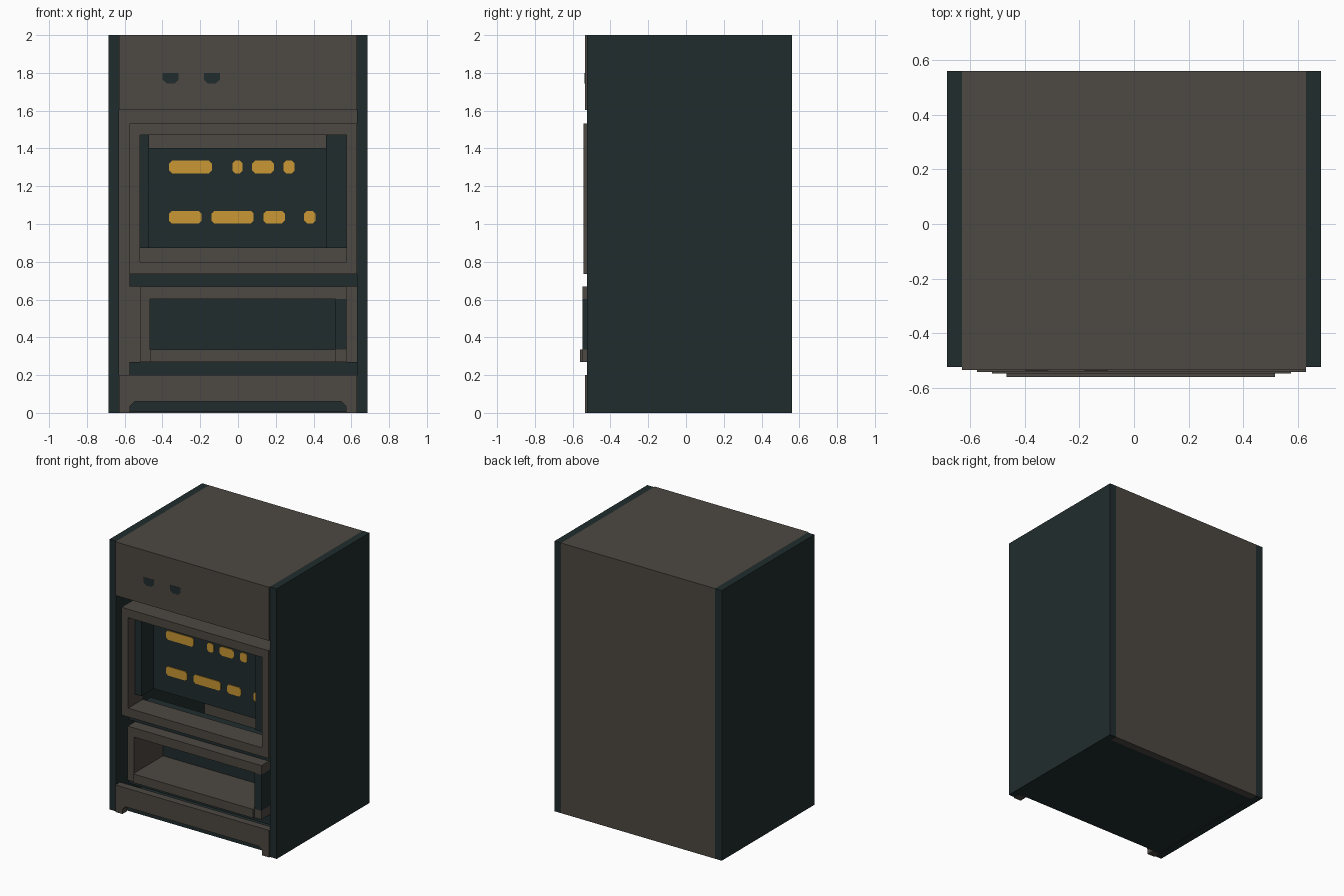
import bpy, bmesh

if "Cube" in bpy.data.objects:
    bpy.data.objects.remove(bpy.data.objects["Cube"])


def material(name, rgb):
    m = bpy.data.materials.new(name)
    m.diffuse_color = (*rgb, 1)
    m.use_nodes = True
    m.node_tree.nodes["Principled BSDF"].inputs["Base Color"].default_value = m.diffuse_color
    return m


BROWN = material("warm grey brown", (0.074, 0.065, 0.054))
DARK = material("dark teal", (0.0152, 0.0255, 0.0262))
GOLD = material("amber", (0.58, 0.31, 0.033))


def prism(name, profile, y0, y1, mat):
    """Extrude an x-z outline from y0 to y1."""
    bm = bmesh.new()
    face = bm.faces.new([bm.verts.new((x, y0, z)) for x, z in profile])
    ext = bmesh.ops.extrude_face_region(bm, geom=[face])
    verts = [v for v in ext["geom"] if isinstance(v, bmesh.types.BMVert)]
    bmesh.ops.translate(bm, verts=verts, vec=(0, y1 - y0, 0))
    bmesh.ops.recalc_face_normals(bm, faces=bm.faces)
    mesh = bpy.data.meshes.new(name)
    bm.to_mesh(mesh)
    bm.free()
    mesh.materials.append(mat)
    obj = bpy.data.objects.new(name, mesh)
    bpy.context.collection.objects.link(obj)
    return obj


def box(name, x0, x1, y0, y1, z0, z1, mat):
    return prism(name, [(x0, z0), (x1, z0), (x1, z1), (x0, z1)], y0, y1, mat)


def pill(name, x0, x1, y0, y1, z0, z1, c, mat):
    """Bar with clipped corners."""
    pts = [(x0 + c, z0), (x1 - c, z0), (x1, z0 + c), (x1, z1 - c),
           (x1 - c, z1), (x0 + c, z1), (x0, z1 - c), (x0, z0 + c)]
    return prism(name, pts, y0, y1, mat)


BACK, INNER_BACK = 0.56, 0.505

# Cabinet shell
for side, s in (("left", -1), ("right", 1)):
    box(f"{side}_side_panel", min(s * 0.63, s * 0.685), max(s * 0.63, s * 0.685),
        -0.525, BACK, 0, 2, DARK)
box("back_panel", -0.63, 0.63, INNER_BACK, BACK, 0, 2, BROWN)
box("top_panel", -0.63, 0.63, -0.48, INNER_BACK, 1.945, 2, BROWN)
box("floor_panel", -0.63, 0.63, -0.48, INNER_BACK, 0.005, 0.065, DARK)

# Upper fascia with two clipped sockets
box("upper_fascia", -0.63, 0.63, -0.535, -0.48, 1.603, 2, BROWN)
for i, x in enumerate((-0.357, -0.138)):
    prism(f"fascia_socket_{i + 1}",
          [(x - 0.043, 1.8), (x - 0.043, 1.765), (x - 0.022, 1.745),
           (x + 0.022, 1.745), (x + 0.043, 1.765), (x + 0.043, 1.8)],
          -0.537, -0.53, DARK)

# Base plinth with a clipped toe notch
prism("base_plinth",
      [(-0.63, 0), (-0.572, 0), (-0.572, 0.035), (-0.547, 0.06), (0.547, 0.06),
       (0.572, 0.035), (0.572, 0), (0.63, 0), (0.63, 0.2), (-0.63, 0.2)],
      -0.535, -0.48, BROWN)

# Window frame
F0, F1 = -0.542, -0.37
box("window_frame_top", -0.575, 0.63, F0, F1, 1.47, 1.533, BROWN)
box("window_frame_bottom", -0.575, 0.63, F0, F1, 0.735, 0.8, BROWN)
box("window_frame_left", -0.575, -0.52, F0, F1, 0.8, 1.47, BROWN)
box("window_frame_right", 0.575, 0.63, F0, F1, 0.8, 1.47, BROWN)

# Recessed display with its cheeks
box("display_left_cheek", -0.52, -0.47, -0.46, -0.26, 0.872, 1.47, DARK)
box("display_right_cheek", 0.465, 0.575, -0.46, -0.26, 0.872, 1.47, DARK)
box("display_panel", -0.47, 0.465, -0.316, -0.26, 0.872, 1.402, DARK)
rows = ((1.268, 1.335, ((-0.365, -0.138), (-0.03, 0.025), (0.075, 0.19), (0.24, 0.3))),
        (1.003, 1.07, ((-0.365, -0.193), (-0.14, 0.083), (0.135, 0.248), (0.35, 0.41))))
for r, (z0, z1, spans) in enumerate(rows):
    for c, (x0, x1) in enumerate(spans):
        pill(f"display_bar_{r + 1}_{c + 1}", x0, x1, -0.321, -0.315, z0, z1, 0.015, GOLD)

# Dark shelves seen in the gaps above and below the tray
box("upper_shelf", -0.575, 0.63, -0.46, -0.2, 0.67, 0.735, DARK)
box("lower_shelf", -0.575, 0.63, -0.46, -0.2, 0.2, 0.27, DARK)

# Open dispensing tray
T0, T1 = -0.548, -0.21
box("tray_top", -0.52, 0.575, T0, T1, 0.602, 0.67, BROWN)
box("tray_left_wall", -0.52, -0.467, T0, T1, 0.27, 0.602, BROWN)
box("tray_right_wall", 0.517, 0.575, T0, T1, 0.335, 0.602, DARK)
box("tray_right_foot", 0.517, 0.575, T0, T1, 0.27, 0.335, BROWN)
box("tray_floor", -0.467, 0.517, -0.56, T1, 0.27, 0.335, BROWN)
box("tray_back", -0.467, 0.517, T1, T1 + 0.05, 0.335, 0.602, DARK)
